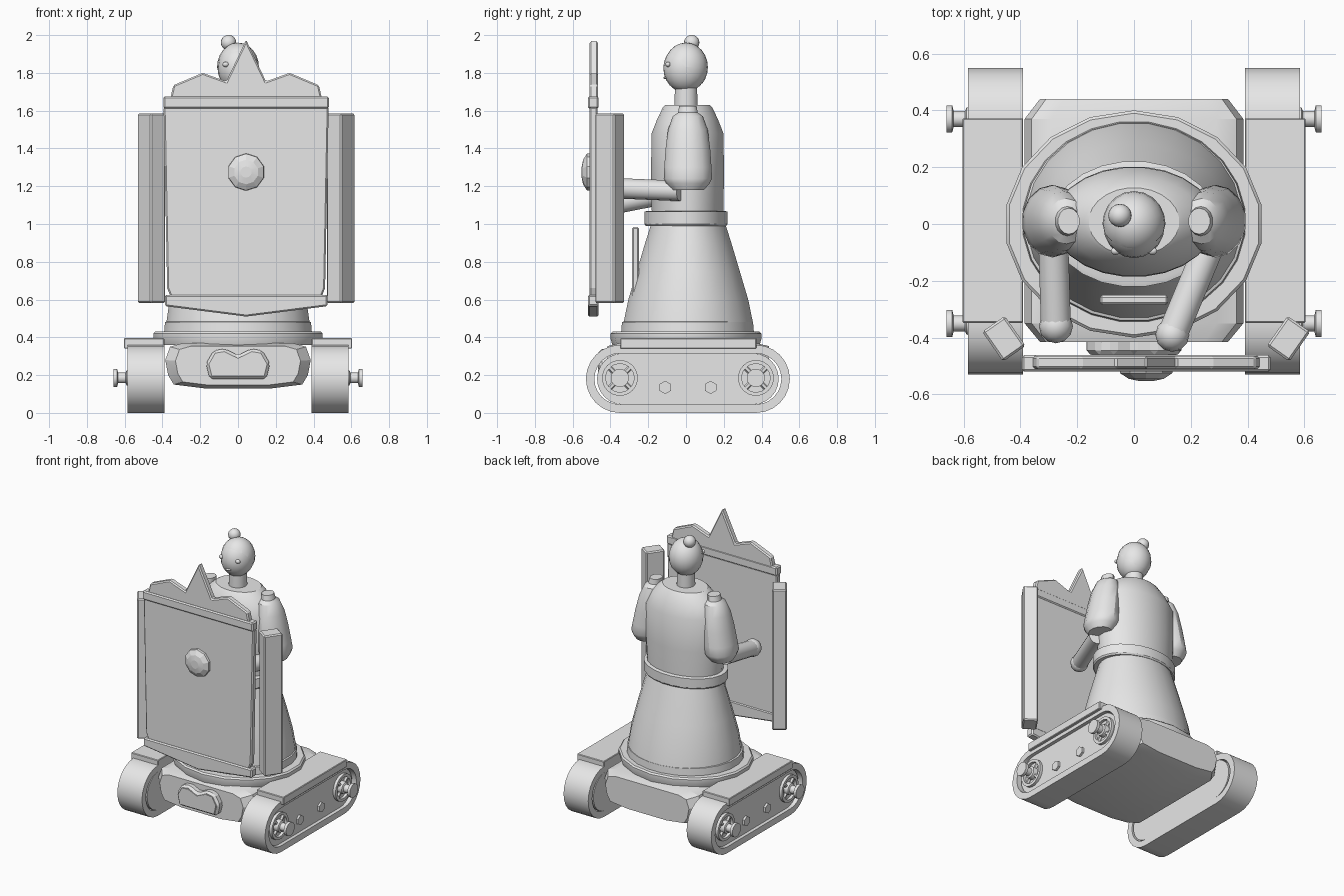
import bpy, bmesh
from math import sin, cos, pi, radians
from mathutils import Vector, Matrix

old = bpy.data.objects.get("Cube")
if old:
    bpy.data.objects.remove(old, do_unlink=True)

grey = bpy.data.materials.new("plain_grey")
grey.use_nodes = True
grey.diffuse_color = (0.8, 0.8, 0.8, 1)
for node in grey.node_tree.nodes:
    if node.type == 'BSDF_PRINCIPLED':
        node.inputs["Base Color"].default_value = grey.diffuse_color


def finish(name, bm, bevel=0, angle=30):
    bmesh.ops.recalc_face_normals(bm, faces=bm.faces[:])
    mesh = bpy.data.meshes.new(name)
    bm.to_mesh(mesh)
    bm.free()
    obj = bpy.data.objects.new(name, mesh)
    bpy.context.collection.objects.link(obj)
    mesh.materials.append(grey)
    if bevel:
        mod = obj.modifiers.new("edge_bevel", 'BEVEL')
        mod.width, mod.segments = bevel, 1
    else:
        bpy.ops.object.select_all(action='DESELECT')
        obj.select_set(True)
        bpy.context.view_layer.objects.active = obj
        bpy.ops.object.shade_smooth_by_angle(angle=radians(angle))
    return obj


def loft(name, rings, closed=False, bevel=0, angle=30):
    """Skin a list of equal point rings; cap the ends or join last to first."""
    bm = bmesh.new()
    rows = [[bm.verts.new(p) for p in ring] for ring in rings]
    pairs = list(zip(rows, rows[1:])) + ([(rows[-1], rows[0])] if closed else [])
    for a, b in pairs:
        n = len(a)
        for i in range(n):
            j = (i + 1) % n
            bm.faces.new((a[i], a[j], b[j], b[i]))
    if not closed:
        bm.faces.new(rows[0])
        bm.faces.new(rows[-1])
    return finish(name, bm, bevel, angle)


def oval(center, ru, rv, axis='Z', n=20):
    out = []
    for i in range(n):
        t = 2 * pi * (i + 0.5) / n
        u, v = ru * cos(t), rv * sin(t)
        offset = {'X': (0, u, v), 'Y': (u, 0, v), 'Z': (u, v, 0)}[axis]
        out.append(Vector(center) + Vector(offset))
    return out


def turned(name, profile, cx=0, cy=0, n=24):
    """Oval lathe from (height, x radius, y radius)."""
    return loft(name, [oval((cx, cy, z), rx, ry, n=n) for z, rx, ry in profile])


def rod(name, p, q, radius, n=12):
    p, q = Vector(p), Vector(q)
    turn = (q - p).to_track_quat('Z', 'Y')
    ring = [turn @ v for v in oval((0, 0, 0), radius, radius, n=n)]
    return loft(name, [[p + v for v in ring], [q + v for v in ring]])


def box(name, center, size, spin=0, bevel=0.006):
    bm = bmesh.new()
    bmesh.ops.create_cube(bm, size=1, matrix=Matrix.Translation(center)
                          @ Matrix.Rotation(spin, 4, 'Z') @ Matrix.Diagonal((*size, 1)))
    return finish(name, bm, bevel)


def ball(name, center, size, n=16, keep=None):
    bm = bmesh.new()
    bmesh.ops.create_uvsphere(bm, u_segments=n, v_segments=n // 2 + 2, radius=1,
                              matrix=Matrix.Translation(center) @ Matrix.Diagonal((*size, 1)))
    if keep:
        bmesh.ops.bisect_plane(bm, geom=bm.verts[:] + bm.edges[:] + bm.faces[:],
                               plane_co=center, plane_no=keep, clear_inner=True)
    return finish(name, bm, angle=50)


def plate(name, outline, y0, y1, cx=0, bevel=0.008):
    """Symmetric front-facing plate from the right half of its outline."""
    full = outline + [(-x, z) for x, z in reversed(outline) if x > 0]
    return loft(name, [[(cx + x, y, z) for x, z in full] for y in (y0, y1)], bevel=bevel)


def stadium(x, half, r, n=12):
    pts = []
    for side in (1, -1):
        for i in range(n + 1):
            t = pi * i / n - pi / 2
            pts.append((x, 0.01 + side * (half + r * cos(t)), 0.18 + side * r * sin(t)))
    return pts


# Chassis hull between the tracks
half = [(0.29, 0.37), (0.36, 0.35), (0.385, 0.28), (0.37, 0.2), (0.34, 0.15), (0.18, 0.13)]
hull = half + [(-x, z) for x, z in reversed(half)]
loft("chassis", [[(x * k, y, 0.25 + (z - 0.25) * k) for x, z in hull]
                 for y, k in ((-0.415, 0.86), (-0.35, 1), (0.37, 1), (0.44, 0.86))], angle=20)
plate("nose_badge", [(0, 0.305), (0.07, 0.34), (0.13, 0.33), (0.17, 0.26), (0.15, 0.18)],
      -0.46, -0.4, bevel=0.015)
plate("nose_badge_face", [(0, 0.29), (0.07, 0.32), (0.12, 0.315), (0.15, 0.26), (0.135, 0.195)],
      -0.466, -0.458, bevel=0)

# Tracks, wheels and fenders on both sides
for s, side in ((1, "left"), (-1, "right")):
    inner, outer = s * 0.39, s * 0.585
    loft(side + "_track_band", [stadium(inner, 0.36, 0.18), stadium(outer, 0.36, 0.18),
                                stadium(outer, 0.36, 0.135), stadium(inner, 0.36, 0.135)], closed=True)
    loft(side + "_track_frame", [stadium(x, 0.345, 0.136) for x in (inner, s * 0.56)])
    box(side + "_fender", (s * 0.497, 0.012, 0.368), (0.214, 0.72, 0.055), bevel=0.004)
    for y in (-0.35, 0.37):
        hub = (0, y, 0.185)

        def wheel_ring(x, r):
            return oval((s * x, y, 0.185), r, r, 'X')
        loft(side + "_wheel_rim", [wheel_ring(0.55, 0.095), wheel_ring(0.58, 0.095),
                                   wheel_ring(0.58, 0.075), wheel_ring(0.55, 0.075)], closed=True)
        loft(side + "_axle", [wheel_ring(x, r) for x, r in
                              ((0.55, 0.045), (0.59, 0.04), (0.595, 0.028), (0.635, 0.028),
                               (0.64, 0.048), (0.66, 0.048))])
        for k in range(4):
            a = pi / 4 + k * pi / 2
            d = Vector((0, cos(a), sin(a)))
            c = Vector((s * 0.565, y, 0.185))
            rod(side + "_spoke", c + d * 0.03, c + d * 0.085, 0.013, n=6)
    for y in (-0.11, 0.13):
        rod(side + "_bolt", (s * 0.55, y, 0.135), (s * 0.575, y, 0.135), 0.035, n=6)

# Turntable, skirt and belt
turned("turntable", [(0.36, 0.44, 0.39), (0.395, 0.455, 0.4), (0.42, 0.455, 0.4), (0.43, 0.445, 0.39)], n=18)
turned("skirt_hem", [(0.42, 0.395, 0.355), (0.48, 0.39, 0.35), (0.485, 0.38, 0.34)], cy=0.008)
turned("skirt", [(0.48, 0.382, 0.345), (0.6, 0.365, 0.32), (0.75, 0.33, 0.275),
                 (0.9, 0.29, 0.23), (1.01, 0.26, 0.195)], cy=0.012)
turned("belt", [(0.99, 0.29, 0.215), (1.0, 0.297, 0.222), (1.065, 0.297, 0.222), (1.07, 0.28, 0.205)])
plate("apron_panel", [(0.12, 0.985), (0.12, 0.6)], -0.285, -0.25)

# Upper body
turned("torso", [(1.03, 0.27, 0.19), (1.25, 0.285, 0.195), (1.48, 0.285, 0.192),
                 (1.56, 0.24, 0.16), (1.62, 0.175, 0.13), (1.63, 0.16, 0.12)], cy=0.008)
turned("neck", [(1.6, 0.06, 0.062), (1.74, 0.058, 0.06)], n=16)

# Head, hair and face
ball("head", (0, -0.005, 1.825), (0.108, 0.115, 0.128), n=20)
ball("hair_cap", (0, 0, 1.83), (0.111, 0.116, 0.13), n=20, keep=(0, 0.7, 0.7))
ball("hair_bun", (-0.05, 0.03, 1.96), (0.041, 0.041, 0.041))
for s in (1, -1):
    ball("eye", (s * 0.065, -0.095, 1.845), (0.018, 0.014, 0.014), n=10)
ball("mouth", (0, -0.108, 1.775), (0.022, 0.012, 0.008), n=10)

# Sleeves, forearms and hands
sleeve = [(1.18, 0.085), (1.215, 0.115), (1.24, 0.128), (1.3, 0.125), (1.4, 0.118),
          (1.5, 0.105), (1.57, 0.08), (1.59, 0.052), (1.625, 0.046)]
hands = {1: (0.135, -0.39, 1.19), -1: (-0.275, -0.36, 1.11)}
for s, side in ((1, "left"), (-1, "right")):
    loft(side + "_sleeve", [oval((s * (0.29 - 0.15 * (z - 1.22)), 0.01, z), r * 0.84, r, n=14)
                            for z, r in sleeve])
    rod(side + "_forearm", (s * 0.285, -0.03, 1.175), hands[s], 0.054, n=14)
    ball(side + "_hand", hands[s], (0.06, 0.06, 0.06), n=12)

# Shield with crest, rails, boss and side posts
mid = 0.043
plate("shield_panel", [(0.437, 1.62), (0.418, 0.66), (0.385, 0.58)], -0.51, -0.468, mid)
plate("shield_crest", [(0, 1.975), (0.105, 1.755), (0.23, 1.8), (0.385, 1.735), (0.405, 1.65)],
      -0.51, -0.465, mid)
plate("shield_top_rail", [(0.438, 1.675), (0.438, 1.612)], -0.52, -0.462, mid)
plate("shield_bottom_rail", [(0.43, 0.625), (0.43, 0.565), (0, 0.51)], -0.52, -0.462, mid)
loft("shield_boss", [oval((mid, y, 1.275), r, r, 'Y', n=10)
                     for y, r in ((-0.5, 0.1), (-0.525, 0.097), (-0.545, 0.065), (-0.552, 0.03))], angle=10)
for s in (1, -1):
    box("shield_post", (mid + s * 0.501, -0.404, 1.083), (0.128, 0.097, 1.005),
        spin=s * radians(55), bevel=0.008)
